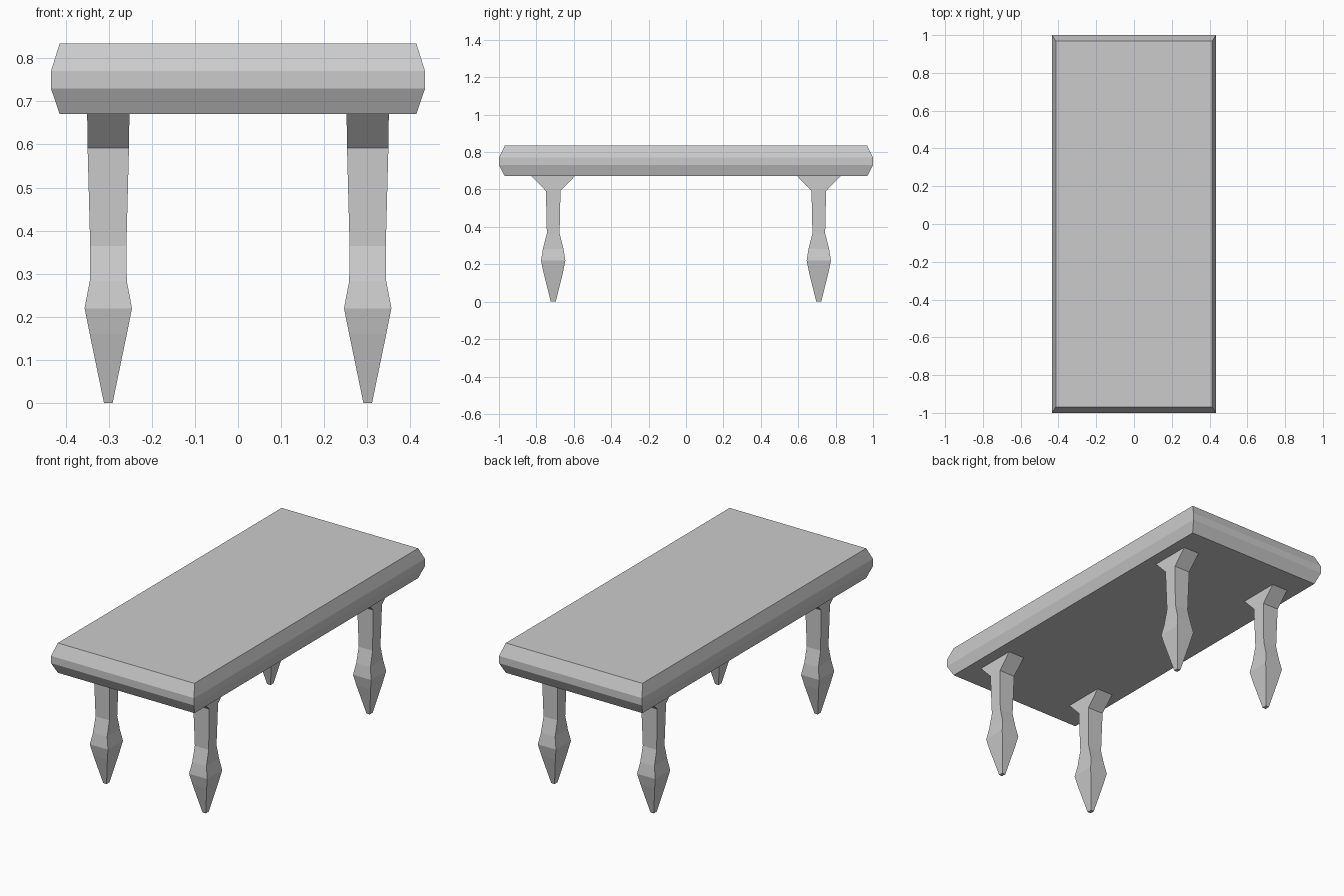
import bpy, bmesh

if "Cube" in bpy.data.objects:
    bpy.data.objects.remove(bpy.data.objects["Cube"])


def loft(name, sections, cx=0.0, cy=0.0):
    """Stack rectangles (z, half_x, half_y) into a closed flat-sided solid."""
    bm = bmesh.new()
    rings = [[bm.verts.new((cx + sx * hx, cy + sy * hy, z))
              for sx, sy in ((-1, -1), (1, -1), (1, 1), (-1, 1))]
             for z, hx, hy in sections]
    for low, high in zip(rings, rings[1:]):
        for i in range(4):
            j = (i + 1) % 4
            bm.faces.new((low[i], low[j], high[j], high[i]))
    bm.faces.new(rings[0][::-1])
    bm.faces.new(rings[-1])
    bmesh.ops.recalc_face_normals(bm, faces=bm.faces)
    mesh = bpy.data.meshes.new(name)
    bm.to_mesh(mesh)
    bm.free()
    obj = bpy.data.objects.new(name, mesh)
    bpy.context.collection.objects.link(obj)
    return obj


# Thick tabletop with sloped upper and lower edges
loft("tabletop", [
    (0.671, 0.414, 0.969),
    (0.73, 0.434, 1.0),
    (0.77, 0.434, 1.0),
    (0.834, 0.414, 0.969),
])

# Carved leg: pointed foot, bulge, slim shaft and flared bracket
LEG = [
    (0.0, 0.010, 0.013),
    (0.16, 0.043, 0.053),
    (0.22, 0.055, 0.065),
    (0.283, 0.043, 0.055),
    (0.365, 0.042, 0.034),
    (0.592, 0.048, 0.039),
    (0.671, 0.049, 0.115),
]

# Four legs, one at each corner
for y, end in ((-0.71, "front"), (0.71, "back")):
    for x, side in ((-0.301, "left"), (0.301, "right")):
        loft(f"{end}_{side}_leg", LEG, x, y)
